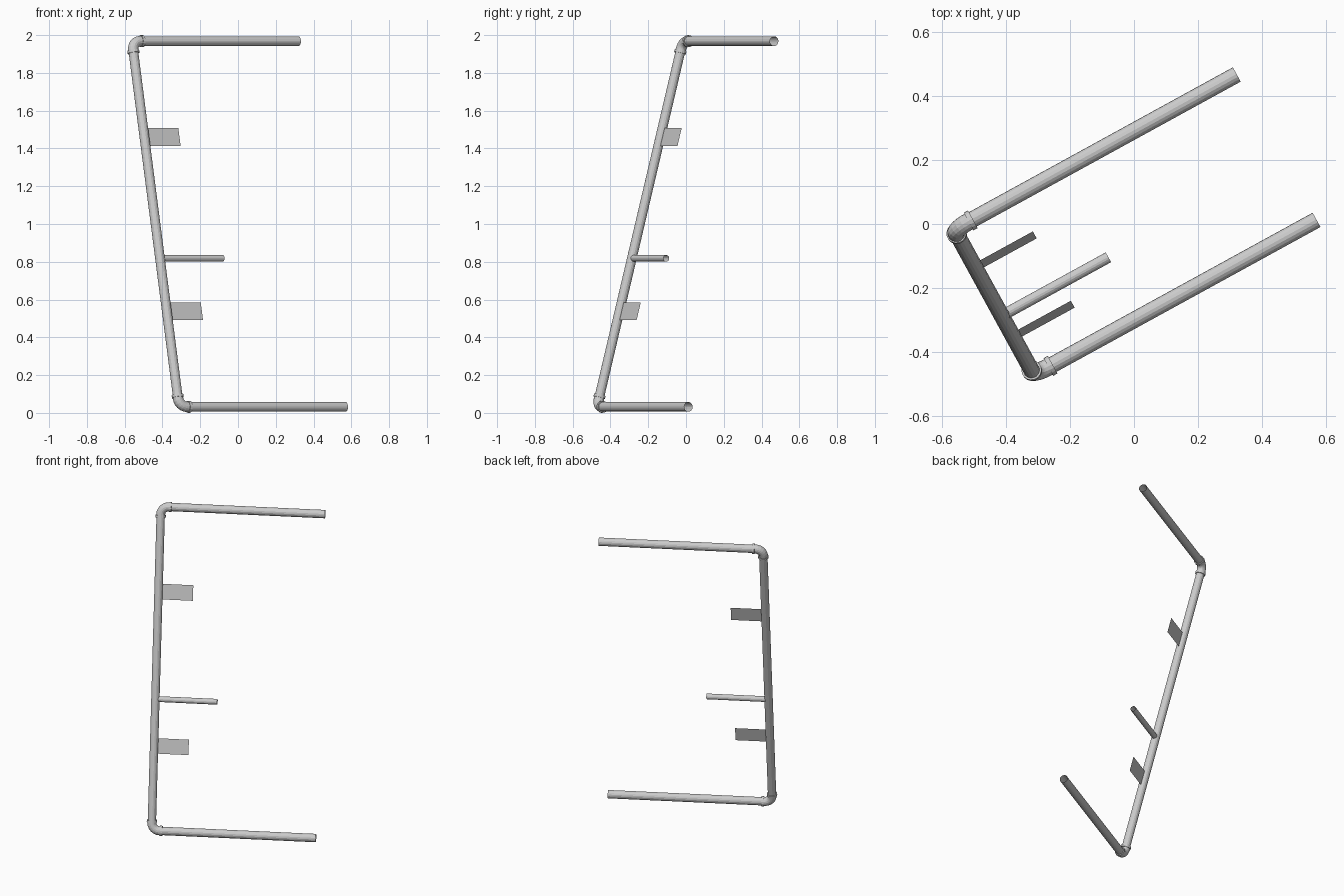
import bpy, bmesh
from math import sin, cos, pi, radians
from mathutils import Vector

if "Cube" in bpy.data.objects:
    bpy.data.objects.remove(bpy.data.objects["Cube"])

# Local frame: U runs along the arms, W up the leaning post
ang = radians(28.75)
U = Vector((cos(ang), sin(ang), 0))
BOTTOM = Vector((-0.312, -0.471, 0.032))
TOP = Vector((-0.561, -0.017, 1.968))
W = (TOP - BOTTOM).normalized()
N = U.cross(W)
H = (TOP - BOTTOM).length
ARM, R, SIDES = 1.006, 0.0255, 16


def place(a, b, c=0):
    return BOTTOM + U * a + W * b + N * c


def finish(name, bm):
    me = bpy.data.meshes.new(name)
    bm.to_mesh(me)
    bm.free()
    ob = bpy.data.objects.new(name, me)
    bpy.context.collection.objects.link(ob)
    return ob


def sweep(name, rings):
    """Open tube through rings of (a, b, heading, radius) in the U-W plane."""
    bm = bmesh.new()
    loops = []
    for a, b, h, r in rings:
        loop = []
        for i in range(SIDES):
            t = 2 * pi * (i + 0.5) / SIDES
            s = r * cos(t)
            loop.append(bm.verts.new(place(a - sin(h) * s, b + cos(h) * s, r * sin(t))))
        loops.append(loop)
    for p, q in zip(loops, loops[1:]):
        for i in range(SIDES):
            j = (i + 1) % SIDES
            bm.faces.new((p[i], p[j], q[j], q[i]))
    bmesh.ops.recalc_face_normals(bm, faces=bm.faces)
    return finish(name, bm)


def elbow(name, b0, up):
    """Quarter bend with a collar at each mouth; up = +1 turns up, -1 down."""
    bend, tube, collar = 0.048, 0.0275, 0.0315
    rings = []
    for d, r in ((0.066, R), (0.066, collar), (0.051, collar), (0.051, tube)):
        rings.append((d, b0, pi, r))
    for k in range(7):
        t = k / 6 * pi / 2
        rings.append((bend - bend * sin(t), b0 + up * (bend - bend * cos(t)), pi - up * t, tube))
    for d, r in ((0.051, tube), (0.051, collar), (0.066, collar), (0.066, R)):
        rings.append((0, b0 + up * d, pi - up * pi / 2, r))
    return sweep(name, rings)


# Main post and the two long arms, open at the ends
sweep("post", [(0, 0.05, pi / 2, R), (0, H - 0.05, pi / 2, R)])
for name, b, up in (("bottom", 0, 1), ("top", H, -1)):
    sweep(name + "_arm", [(0.05, b, 0, R), (ARM, b, 0, R)])
    elbow(name + "_elbow", b, up)


def along(z):
    return (z - BOTTOM.z) / W.z


# Short peg
sweep("peg", [(0.015, along(0.818), 0, 0.0175), (0.38, along(0.818), 0, 0.0175)])

# Thin mounting plates
for name, z0, z1 in (("lower_plate", 0.492, 0.584), ("upper_plate", 1.414, 1.507)):
    bm = bmesh.new()
    corners = ((0.015, z0), (0.212, z0), (0.212, z1), (0.015, z1))
    bm.faces.new([bm.verts.new(place(a, along(z))) for a, z in corners])
    finish(name, bm)
